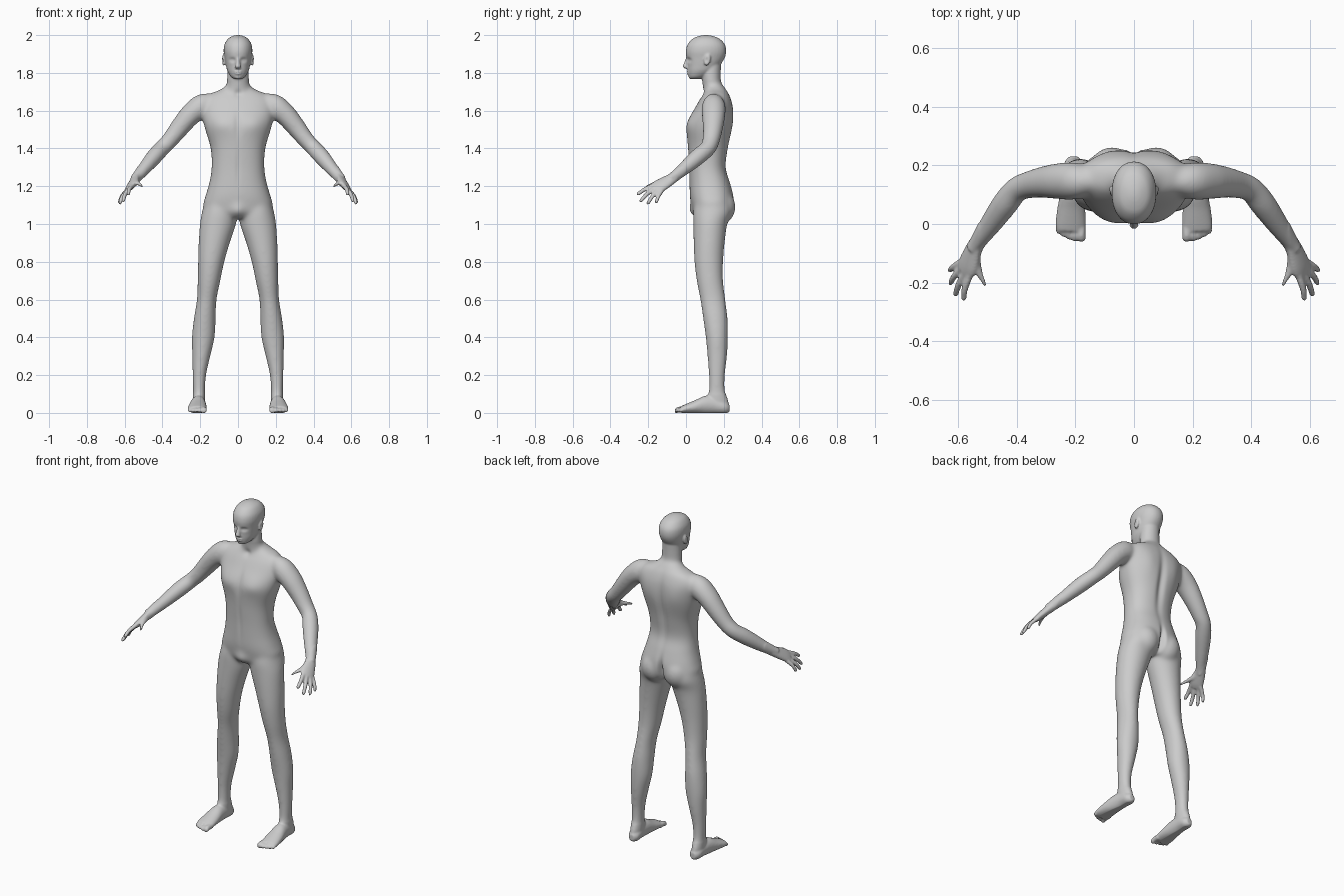
import bpy, bmesh, math
from mathutils import Vector, Matrix

bm = bmesh.new()
X, Y, Z = Vector((1, 0, 0)), Vector((0, 1, 0)), Vector((0, 0, 1))


def spline(secs, steps=5):
    """Catmull-Rom interpolation through sections (x, y, z, a, b)."""
    out = []
    for i in range(len(secs) - 1):
        p0, p1, p2, p3 = (secs[min(max(i + k, 0), len(secs) - 1)] for k in (-1, 0, 1, 2))
        for s in range(steps):
            t = s / steps
            out.append([0.5 * (2 * b + (c - a) * t + (2 * a - 5 * b + 4 * c - d) * t * t
                               + (3 * b - a - 3 * c + d) * t ** 3)
                        for a, b, c, d in zip(p0, p1, p2, p3)])
    return out + [list(secs[-1])]


def loft(secs, ref, normal=None, power=2.0, mirror=True, n=32):
    """Closed tube through elliptical sections, optionally mirrored in x."""
    rows = spline(secs)
    for sx in ((1, -1) if mirror else (1,)):
        rings = []
        for i, r in enumerate(rows):
            a, b = rows[max(i - 1, 0)], rows[min(i + 1, len(rows) - 1)]
            t = normal or (Vector(b[:3]) - Vector(a[:3])).normalized()
            u = ref.cross(t).normalized()
            v = t.cross(u)
            ring = []
            for k in range(n):
                c, s = math.cos(2 * math.pi * k / n), math.sin(2 * math.pi * k / n)
                c = math.copysign(abs(c) ** (2 / power), c)
                s = math.copysign(abs(s) ** (2 / power), s)
                p = Vector(r[:3]) + u * c * (max(r[3], .002) + .002) + v * s * (max(r[4], .002) + .002)
                ring.append(bm.verts.new((p.x * sx, p.y, p.z)))
            rings.append(ring)
        for r0, r1 in zip(rings, rings[1:]):
            for k in range(n):
                bm.faces.new((r0[k], r0[(k + 1) % n], r1[(k + 1) % n], r1[k]))
        bm.faces.new(rings[0][::-1])
        bm.faces.new(rings[-1])


def levels(rows, **kw):
    """Horizontal sections given as (z, x0, x1, y0, y1)."""
    loft([((x0 + x1) / 2, (y0 + y1) / 2, z, (x1 - x0) / 2, (y1 - y0) / 2)
          for z, x0, x1, y0, y1 in rows], Y, Z, **kw)


def blob(x, y, z, rx, ry, rz, tilt=0):
    for sx in ((1, -1) if x else (1,)):
        m = Matrix.Translation((x * sx, y, z)) @ Matrix.Rotation(tilt, 4, 'X') @ Matrix.Diagonal((rx, ry, rz, 1))
        bmesh.ops.create_uvsphere(bm, u_segments=24, v_segments=16, radius=1, matrix=m)


# torso
levels([(z, -r, r, y0, y1) for z, r, y0, y1 in (
    (1.735, .06, .105, .195), (1.71, .095, .105, .212), (1.69, .145, .095, .225),
    (1.66, .18, .075, .237), (1.62, .192, .052, .246), (1.56, .186, .02, .248),
    (1.50, .172, .005, .242), (1.40, .143, .012, .222), (1.30, .138, .018, .21),
    (1.22, .15, .02, .232), (1.15, .17, .022, .25), (1.10, .182, .03, .25),
    (1.06, .15, .038, .235), (1.03, .07, .06, .2))], power=2.3, mirror=False)
blob(.075, .185, 1.09, .078, .078, .09)

# neck
levels([(z, -r, r, y0, y1) for z, r, y0, y1 in (
    (1.86, .05, .09, .185), (1.80, .054, .085, .182), (1.75, .057, .088, .185),
    (1.71, .066, .092, .208), (1.66, .08, .09, .23))], mirror=False)

# head
levels([(z, -r, r, y0, y1) for z, r, y0, y1 in (
    (1.768, .018, .026, .07), (1.78, .036, .017, .105), (1.81, .054, .012, .15),
    (1.84, .062, .01, .178), (1.88, .069, .004, .203), (1.915, .074, .001, .211),
    (1.95, .070, .01, .204), (1.98, .052, .036, .177), (1.994, .029, .067, .145),
    (2.0, .008, .095, .115))], power=2.15, mirror=False)

# nose, lips and chin
loft([(0, .008, 1.878, .007, .008), (0, .0, 1.85, .009, .01), (0, -.004, 1.832, .014, .011),
      (0, .008, 1.821, .012, .008)], Y, Z, mirror=False)
blob(0, .014, 1.806, .022, .011, .005)
blob(0, .015, 1.796, .019, .011, .006)
blob(0, .026, 1.779, .02, .013, .012)

# ears
blob(.076, .113, 1.868, .01, .017, .032, -.2)

# legs
levels([(1.12, .015, .175, .05, .235), (1.06, .005, .19, .04, .24), (1.0, .012, .20, .04, .217),
        (.9, .045, .207, .042, .203), (.8, .074, .21, .046, .195), (.7, .095, .212, .058, .195),
        (.6, .115, .216, .077, .207), (.5, .12, .232, .092, .219), (.4, .125, .243, .106, .221),
        (.3, .148, .241, .115, .216), (.2, .170, .239, .122, .205), (.12, .176, .237, .122, .205),
        (.06, .176, .237, .11, .222), (.02, .18, .234, .12, .222)])

# feet
loft([(.206, .23, .025, .014, .018), (.206, .205, .03, .031, .032), (.208, .15, .042, .034, .044),
      (.211, .1, .042, .039, .046), (.214, .05, .032, .046, .034), (.216, .0, .022, .049, .023),
      (.216, -.025, .018, .045, .016)], Z, -Y)
for x, tip, r in ((.180, -.06, .014), (.203, -.058, .01), (.222, -.052, .0095),
                  (.239, -.044, .009), (.255, -.034, .009)):
    loft([(x, .0, .018, r, r), (x, tip + .025, .018, r * .9, r), (x, tip + .009, .013, r, r * .95),
          (x, tip, .011, r * .5, r * .5)], Z, -Y, n=16)

# arms
loft([(.13, .15, 1.64, .05, .035), (.19, .147, 1.625, .062, .06), (.25, .146, 1.58, .056, .061),
      (.305, .143, 1.515, .05, .053), (.36, .133, 1.445, .043, .045), (.40, .117, 1.403, .041, .042),
      (.44, .068, 1.36, .042, .044), (.49, -.002, 1.30, .035, .037), (.53, -.06, 1.252, .028, .027),
      (.545, -.085, 1.233, .028, .022)], Y + Z * .2)

# hands
back = Vector((.748, -.166, .638))
loft([(.532, -.06, 1.25, .027, .022), (.55, -.1, 1.225, .035, .02), (.566, -.14, 1.202, .041, .017),
      (.578, -.163, 1.187, .038, .012)], back)
for knuckle, tip, r in (((.558, -.17, 1.205), (.582, -.26, 1.155), .0095),
                        ((.572, -.16, 1.195), (.61, -.245, 1.117), .0095),
                        ((.583, -.145, 1.183), (.628, -.205, 1.105), .009),
                        ((.592, -.13, 1.173), (.63, -.16, 1.11), .0085),
                        ((.535, -.105, 1.225), (.505, -.218, 1.197), .011)):
    k, t = Vector(knuckle), Vector(tip)
    mid = k.lerp(t, .5) + back * .007
    near = k.lerp(t, .9) + back * .001
    root = k.lerp(t, -.15) - back * .002
    loft([(*root, r * 1.15, r * 1.15), (*mid, r, r), (*near, r * .85, r * .8), (*t, r * .4, r * .4)], back, n=16)

bmesh.ops.recalc_face_normals(bm, faces=bm.faces)
mesh = bpy.data.meshes.new("parts")
bm.to_mesh(mesh)
bm.free()
body = bpy.data.objects.new("body", mesh)
bpy.context.collection.objects.link(body)

# fuse all parts into one skin
mod = body.modifiers.new("fuse", 'REMESH')
mod.mode = 'VOXEL'
mod.voxel_size = .0052
bpy.context.view_layer.update()
skin = bpy.data.meshes.new_from_object(body.evaluated_get(bpy.context.evaluated_depsgraph_get()))
body.modifiers.clear()
body.data = skin
skin.name = "body"

bm = bmesh.new()
bm.from_mesh(skin)


def relax(verts, times):
    for _ in range(times):
        bmesh.ops.smooth_vert(bm, verts=verts, factor=.5, use_axis_x=True, use_axis_y=True, use_axis_z=True)


def push(c, r, offset):
    """Soft sculpt stroke, repeated on the other side when off-centre."""
    for sx in ((1, -1) if c[0] else (1,)):
        off = Vector((offset[0] * sx, offset[1], offset[2]))
        for v in bm.verts:
            p = v.co
            dz = (p.z - c[2]) / r[2]
            if abs(dz) < 2.5:
                d = dz * dz + ((p.x - c[0] * sx) / r[0]) ** 2 + ((p.y - c[1]) / r[1]) ** 2
                if d < 6:
                    v.co = p + off * math.exp(-d)


relax([v for v in bm.verts if .1 < v.co.z < 1.76 and abs(v.co.x) < .53], 35)
relax(bm.verts[:], 3)

# face: eye sockets, eyelids, mouth line
push((.03, .01, 1.868), (.017, .03, .011), (0, .011, 0))
push((.031, .018, 1.867), (.009, .03, .006), (0, -.004, 0))
push((0, .005, 1.801), (.018, .02, .003), (0, .004, 0))
push((.085, .108, 1.868), (.006, .009, .014), (-.006, 0, 0))
# chest, breastbone, collar and navel line
push((.085, .02, 1.53), (.06, .06, .05), (0, -.009, 0))
push((0, .01, 1.53), (.018, .05, .08), (0, .007, 0))
push((0, .09, 1.69), (.02, .03, .02), (0, .008, 0))
push((0, .015, 1.3), (.012, .04, .1), (0, .004, 0))
push((0, .04, 1.075), (.035, .04, .035), (0, -.012, -.003))
# spine, shoulder blades, cleft
push((0, .24, 1.45), (.022, .06, .17), (0, -.014, 0))
push((.09, .25, 1.57), (.05, .05, .08), (0, .006, 0))
push((0, .25, 1.09), (.014, .08, .07), (0, -.03, 0))

# flat soles
for v in bm.verts:
    v.co.z = max(v.co.z, 0)
for f in bm.faces:
    f.smooth = True
bm.to_mesh(skin)
bm.free()
